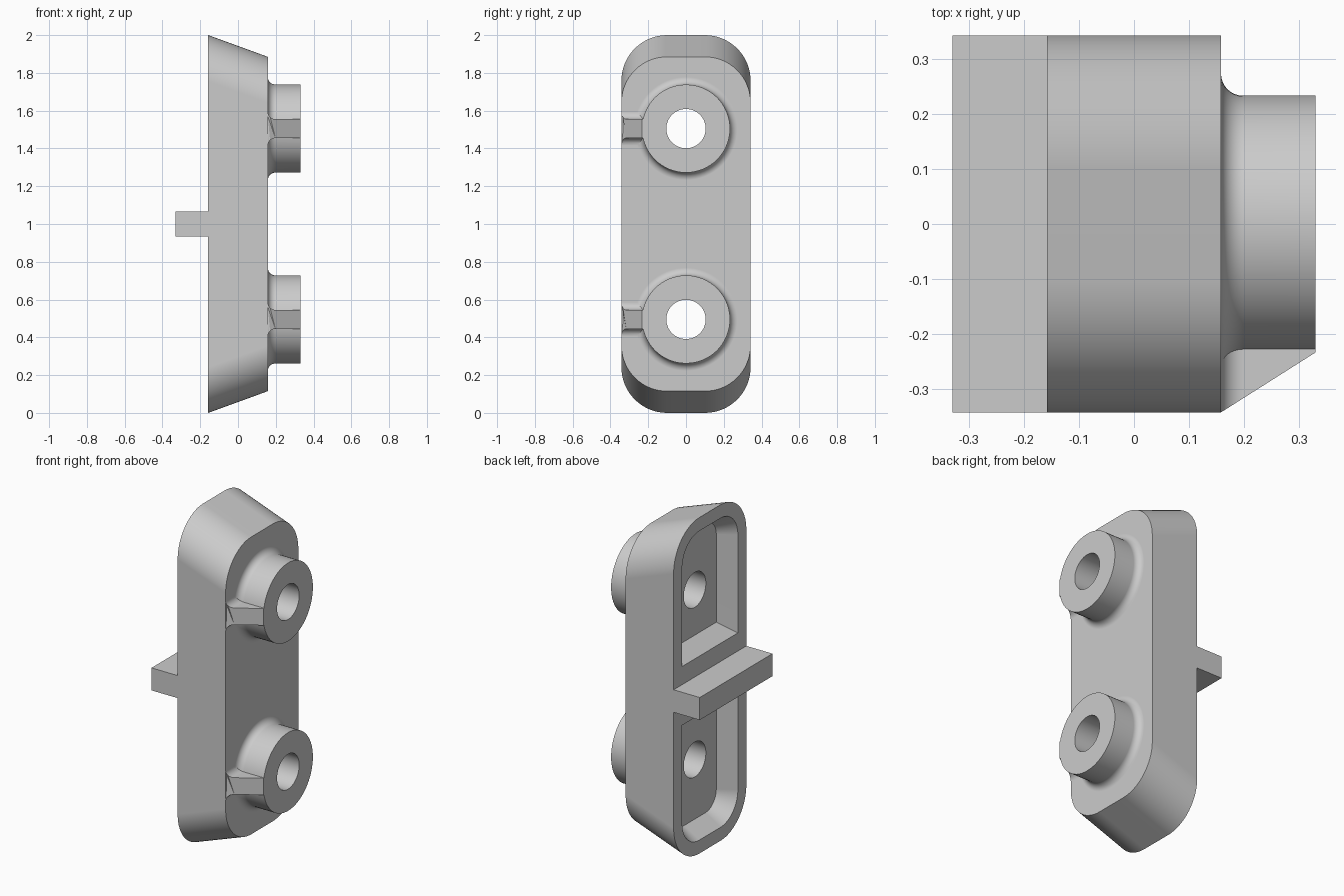
import bpy, bmesh
from math import sin, cos, pi, radians

if "Cube" in bpy.data.objects:
    bpy.data.objects.remove(bpy.data.objects["Cube"])

# Main dimensions
HALF_W = 0.342          # half width of the body
FLAT = 0.1              # half width of the flat part of each rounded end
BACK, FACE, TIP = -0.158, 0.158, 0.33
MID = 1.0               # mid height
SPACING = 0.505         # boss distance from mid height
BOSS_R, HOLE_R, FILLET, WEB = 0.233, 0.104, 0.04, 0.05

grey = bpy.data.materials.new("plain_grey")
grey.use_nodes = True
colour = (0.6, 0.6, 0.6, 1)
grey.diffuse_color = colour
grey.node_tree.nodes["Principled BSDF"].inputs["Base Color"].default_value = colour


def finish(name, bm):
    bmesh.ops.recalc_face_normals(bm, faces=bm.faces[:])
    mesh = bpy.data.meshes.new(name)
    bm.to_mesh(mesh)
    bm.free()
    mesh.materials.append(grey)
    ob = bpy.data.objects.new(name, mesh)
    bpy.context.collection.objects.link(ob)
    return ob


def loft(name, rings):
    """Closed solid through rings of equal point count."""
    bm = bmesh.new()
    loops = [[bm.verts.new(p) for p in ring] for ring in rings]
    n = len(loops[0])
    for a, b in zip(loops, loops[1:]):
        for i in range(n):
            j = (i + 1) % n
            bm.faces.new((a[i], a[j], b[j], b[i]))
    bm.faces.new(loops[0])
    bm.faces.new(loops[-1])
    return finish(name, bm)


def outline(x, half_w, low, high, r_low, r_high, steps=16):
    """Rounded rectangle across the body at depth x."""
    pts = []
    corners = [(1, 1, 0), (-1, 1, 90), (-1, -1, 180), (1, -1, 270)]
    for sy, sz, start in corners:
        r, z = (r_high, high) if sz > 0 else (r_low, low)
        for k in range(steps + 1 if r else 1):
            a = radians(start + 90 * k / steps)
            if r:
                pts.append((x, sy * (half_w - r) + r * cos(a), z - sz * r + r * sin(a)))
            else:
                pts.append((x, sy * half_w, z))
    return pts


def circle(x, r, z, n=64):
    return [(x, r * cos(2 * pi * k / n), z + r * sin(2 * pi * k / n)) for k in range(n)]


def combine(target, other, operation):
    mod = target.modifiers.new(operation.lower(), 'BOOLEAN')
    mod.operation, mod.object, mod.solver = operation, other, 'EXACT'
    bpy.context.view_layer.objects.active = target
    bpy.ops.object.modifier_apply(modifier=mod.name)
    bpy.data.objects.remove(other)


def fillet_steps(n=8):
    """Depth and outward offset along the concave foot fillet."""
    for k in range(n + 1):
        a = pi / 2 * k / n
        yield FACE + FILLET * (1 - cos(a)), FILLET * (1 - sin(a))


# Body with sloping rounded ends
r = HALF_W - FLAT
taper = 0.115
body = loft("mounting_body", [
    outline(BACK, HALF_W, 0, 2, r, r),
    outline(FACE, HALF_W, taper, 2 - taper, r, r)])

for side in (1, -1):
    z = MID + side * SPACING

    # Round boss with filleted foot
    rings = [circle(FACE - 0.05, BOSS_R + FILLET, z)]
    rings += [circle(x, BOSS_R + o, z) for x, o in fillet_steps()]
    rings.append(circle(TIP, BOSS_R, z))
    boss = loft("boss", rings)

    # Sloping web from the boss to the front edge
    half = [(FACE - 0.05, WEB + FILLET)]
    half += [(x, WEB + o) for x, o in fillet_steps()]
    half.append((TIP, WEB))
    profile = [(x, z + w) for x, w in half] + [(x, z - w) for x, w in reversed(half)]
    slope = (HALF_W - BOSS_R) / (TIP - FACE)
    web = loft("web", [
        [(x, -HALF_W + max(0, x - FACE) * slope, h) for x, h in profile],
        [(x, -HOLE_R - 0.05, h) for x, h in profile]])
    combine(boss, web, 'UNION')
    combine(body, boss, 'UNION')

for side in (1, -1):
    # Drafted pocket in the back, rounded at its outer end
    rings = []
    for t in (-0.2, 1):
        inset = 0.06 * t
        w = HALF_W - 0.08 - inset
        ring = outline(BACK + 0.1 * t, w, MID + 0.175 + inset, 1.92 - inset, 0, w - FLAT)
        rings.append([(x, y, MID + side * (h - MID)) for x, y, h in ring])
    combine(body, loft("pocket_cutter", rings), 'DIFFERENCE')

    # Through hole
    z = MID + side * SPACING
    cutter = loft("hole_cutter", [circle(BACK - 0.1, HOLE_R, z), circle(TIP + 0.1, HOLE_R, z)])
    combine(body, cutter, 'DIFFERENCE')

# Cross rib standing off the back
rib_h = 0.067
rib = loft("back_rib", [outline(x, HALF_W, MID - rib_h, MID + rib_h, 0, 0) for x in (-TIP, BACK)])

# Smooth curved faces, keep hard edges
bpy.ops.object.select_all(action='DESELECT')
body.select_set(True)
bpy.context.view_layer.objects.active = body
bpy.ops.object.shade_smooth_by_angle(angle=radians(30))
weighted = body.modifiers.new("even_shading", 'WEIGHTED_NORMAL')
weighted.keep_sharp = True
